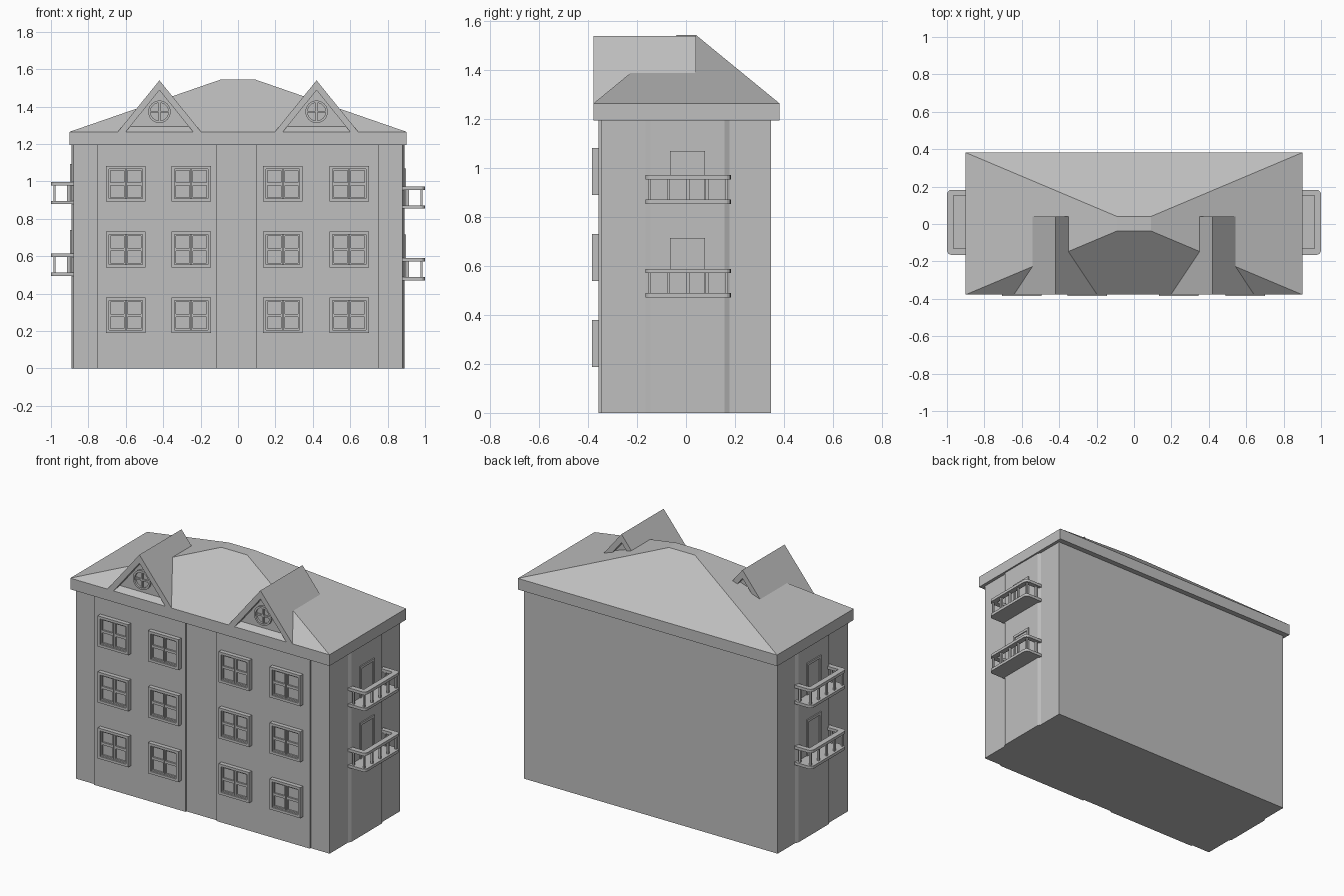
import bpy, bmesh, math

old = bpy.data.objects.get("Cube")
if old:
    bpy.data.objects.remove(old, do_unlink=True)

GREY = (0.52, 0.52, 0.52, 1)
plaster = bpy.data.materials.new("plaster grey")
plaster.use_nodes = True
plaster.diffuse_color = GREY
plaster.node_tree.nodes["Principled BSDF"].inputs["Base Color"].default_value = GREY


def finish(name, bm):
    bmesh.ops.recalc_face_normals(bm, faces=bm.faces)
    mesh = bpy.data.meshes.new(name)
    bm.to_mesh(mesh)
    bm.free()
    mesh.materials.append(plaster)
    obj = bpy.data.objects.new(name, mesh)
    bpy.context.collection.objects.link(obj)
    return obj


def add_loft(bm, rings):
    """Closed skin through rings of equal length, capped at both ends."""
    rows = [[bm.verts.new(p) for p in ring] for ring in rings]
    n = len(rows[0])
    for a, b in zip(rows, rows[1:]):
        for i in range(n):
            j = (i + 1) % n
            bm.faces.new((a[i], a[j], b[j], b[i]))
    bm.faces.new(rows[0])
    bm.faces.new(rows[-1])


def rect(x0, x1, y0, y1, z):
    return [(x0, y0, z), (x1, y0, z), (x1, y1, z), (x0, y1, z)]


def add_box(bm, x0, x1, y0, y1, z0, z1):
    add_loft(bm, [rect(x0, x1, y0, y1, z) for z in (z0, z1)])


def add_plan(bm, pts, z0, z1):
    add_loft(bm, [[(x, y, z) for x, y in pts] for z in (z0, z1)])


def add_section(bm, pts, y0, y1):
    add_loft(bm, [[(x, y, z) for x, z in pts] for y in (y0, y1)])


# Main block
WALL_TOP = 1.2
bm = bmesh.new()
add_box(bm, -0.88, 0.88, -0.348, 0.348, 0, WALL_TOP)
finish("main_walls", bm)

# Raised front panels
for side, x0, x1 in (("right", -0.75, -0.115), ("left", 0.1, 0.75)):
    bm = bmesh.new()
    add_box(bm, x0, x1, -0.357, -0.34, 0, WALL_TOP)
    finish(side + "_front_panel", bm)

# Hipped roof with a deep eave
bm = bmesh.new()
add_loft(bm, [rect(-0.9, 0.9, -0.378, 0.382, 1.195),
              rect(-0.9, 0.9, -0.378, 0.382, 1.265),
              rect(-0.09, 0.09, -0.037, 0.04, 1.545)])
finish("hip_roof", bm)


# Windows
def window(name, cx, cz, w=0.212, h=0.192):
    bm = bmesh.new()
    hw, hh, t = w / 2, h / 2, 0.016
    wall, front, sash = -0.35, -0.384, -0.374

    def bar(x0, x1, z0, z1, y):
        add_box(bm, cx + x0, cx + x1, y, wall, cz + z0, cz + z1)

    for s in (-1, 1):
        bar(*sorted((s * hw, s * (hw - t))), -hh, hh, front)
        bar(t - hw, hw - t, *sorted((s * hh, s * (hh - t))), front)
        # one sash on each half
        a, b = sorted((s * 0.002, s * (hw - t)))
        lo, hi, f = t - hh, hh - t, 0.008
        bar(a, a + f, lo, hi, sash)
        bar(b - f, b, lo, hi, sash)
        for z0, z1 in ((lo, lo + f), (-f, f), (hi - f, hi)):
            bar(a + f, b - f, z0, z1, sash)
    bar(t - hw, hw - t, t - hh, hh - t, -0.364)
    finish(name, bm)


for floor, cz in enumerate((0.284, 0.635, 0.987), 1):
    for col, cx in enumerate((-0.6, -0.25, 0.24, 0.595), 1):
        window(f"window_floor{floor}_{col}", cx, cz)


# Roof dormers: thin gable roof, recessed gable wall and round window
def dormer(side, cx):
    base, top, half, inner = 1.262, 1.54, 0.225, 0.182
    inner_top = 1.487
    bm = bmesh.new()
    add_section(bm, [(cx - half, base), (cx, top), (cx + half, base),
                     (cx + inner, base), (cx, inner_top), (cx - inner, base)],
                -0.378, 0.04)
    finish(side + "_dormer_roof", bm)

    bm = bmesh.new()
    add_section(bm, [(cx - inner, base), (cx, inner_top), (cx + inner, base)],
                -0.345, 0.01)
    finish(side + "_dormer_gable", bm)

    bm = bmesh.new()
    cz, n = 1.372, 32
    loops = []
    for r, y in ((0.06, -0.34), (0.06, -0.358), (0.048, -0.358), (0.048, -0.34)):
        loops.append([bm.verts.new((cx + r * math.cos(math.tau * i / n), y,
                                    cz + r * math.sin(math.tau * i / n)))
                      for i in range(n)])
    for a, b in zip(loops, loops[1:] + loops[:1]):
        for i in range(n):
            j = (i + 1) % n
            bm.faces.new((a[i], a[j], b[j], b[i]))
    add_box(bm, cx - 0.005, cx + 0.005, -0.354, -0.34, cz - 0.05, cz + 0.05)
    add_box(bm, cx - 0.05, cx + 0.05, -0.354, -0.34, cz - 0.005, cz + 0.005)
    finish(side + "_dormer_round_window", bm)


dormer("right", -0.42)
dormer("left", 0.42)


# Side bays with doors and balconies
def balcony_outline(s):
    """Plan from the wall out, with two rounded outer corners."""
    y0, y1, x1, r = -0.165, 0.183, 1.0, 0.025
    pts = [(0.88, y0)]
    for cy, start in ((y0 + r, -90), (y1 - r, 0)):
        for k in range(5):
            a = math.radians(start + 22.5 * k)
            pts.append((x1 - r + r * math.cos(a), cy + r * math.sin(a)))
    pts.append((0.88, y1))
    return [(s * x, y) for x, y in pts]


def side_box(bm, s, x0, x1, *rest):
    add_box(bm, *sorted((s * x0, s * x1)), *rest)


for side, s, lift in (("right", -1, 0.024), ("left", 1, 0)):
    bm = bmesh.new()
    add_plan(bm, [(s * 0.87, -0.165), (s * 0.88, -0.165), (s * 0.89, -0.145),
                  (s * 0.89, 0.157), (s * 0.88, 0.177), (s * 0.87, 0.177)],
             0, WALL_TOP)
    finish(side + "_bay", bm)

    for level, z, door_top in (("lower", 0.471, 0.715), ("upper", 0.854, 1.07)):
        z, door_top = z + lift, door_top + lift
        tag = f"{side}_{level}_"

        # Door and its frame
        bm = bmesh.new()
        y0, y1, t = -0.065, 0.078, 0.016
        side_box(bm, s, 0.885, 0.897, y0, y0 + t, z, door_top)
        side_box(bm, s, 0.885, 0.897, y1 - t, y1, z, door_top)
        side_box(bm, s, 0.885, 0.897, y0 + t, y1 - t, door_top - t, door_top)
        side_box(bm, s, 0.885, 0.891, y0 + t, y1 - t, z, door_top - t)
        finish(tag + "door", bm)

        # Balcony floor
        bm = bmesh.new()
        add_plan(bm, balcony_outline(s), z, z + 0.018)
        finish(tag + "balcony_floor", bm)

        # Hand rail
        bm = bmesh.new()
        inside = [(0.88, 0.153), (0.966, 0.153), (0.966, -0.132), (0.88, -0.132)]
        add_plan(bm, balcony_outline(s) + [(s * x, y) for x, y in inside],
                 z + 0.1, z + 0.118)
        finish(tag + "balcony_rail", bm)

        # Balusters
        bm = bmesh.new()
        spots = [(0.981, -0.149 + 0.0785 * i) for i in range(5)]
        spots += [(0.908, -0.149), (0.908, 0.165)]
        for x, y in spots:
            side_box(bm, s, x - 0.006, x + 0.006, y - 0.006, y + 0.006,
                     z + 0.015, z + 0.103)
        finish(tag + "balusters", bm)
